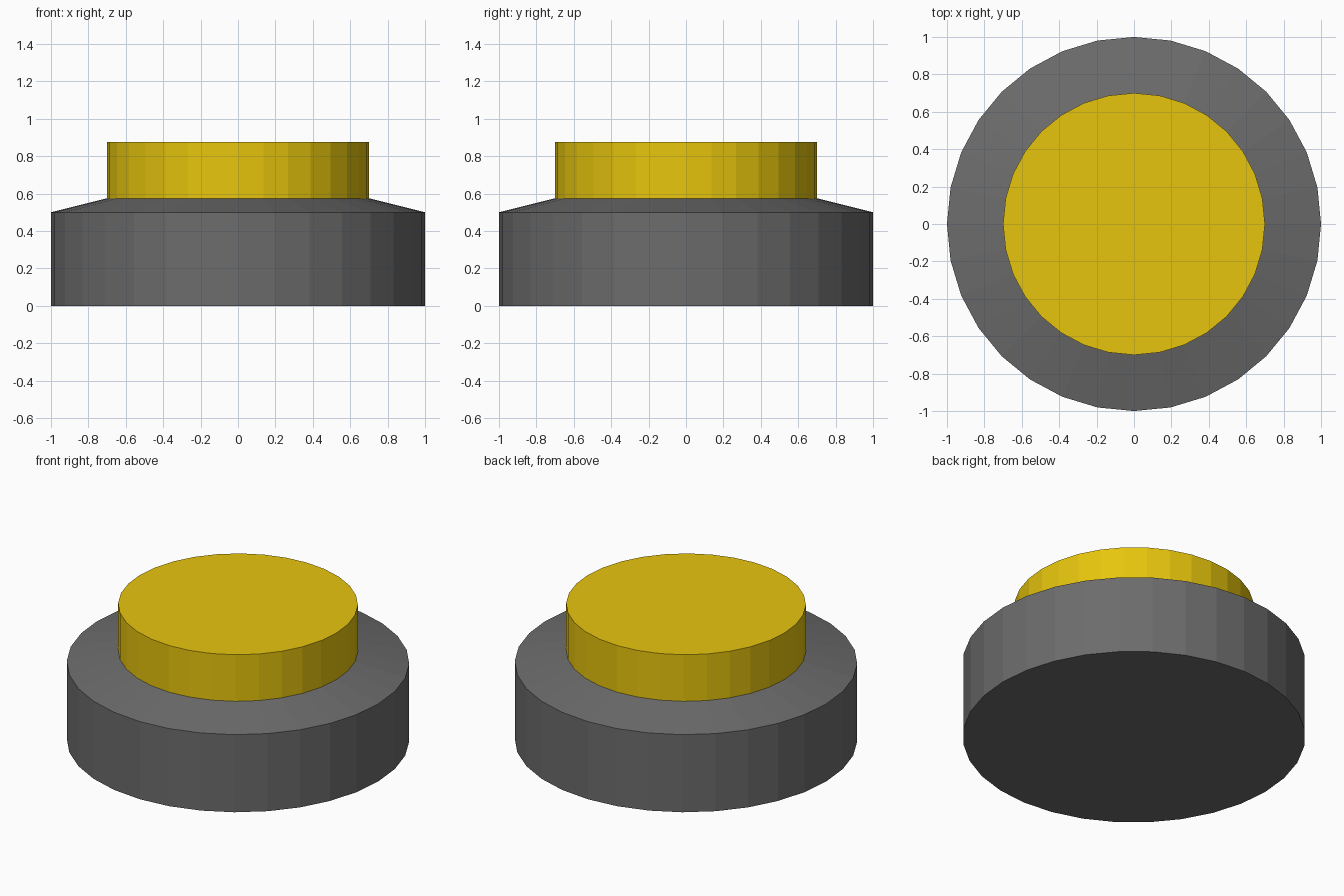
import bpy, bmesh
from math import cos, sin, tau

if "Cube" in bpy.data.objects:
    bpy.data.objects.remove(bpy.data.objects["Cube"])

SIDES = 32


def lathe(name, profile, color, cap_bottom=False, cap_top=False):
    """Revolve (radius, z) points around z, bottom to top, with flat faces."""
    bm = bmesh.new()
    rings = [[bm.verts.new((r * cos(tau * i / SIDES), r * sin(tau * i / SIDES), z))
              for i in range(SIDES)] for r, z in profile]
    for low, high in zip(rings, rings[1:]):
        for i in range(SIDES):
            j = (i + 1) % SIDES
            bm.faces.new((low[i], low[j], high[j], high[i]))
    if cap_bottom:
        bm.faces.new(rings[0][::-1])
    if cap_top:
        bm.faces.new(rings[-1])
    mesh = bpy.data.meshes.new(name)
    bm.to_mesh(mesh)
    bm.free()
    mat = bpy.data.materials.new(name + "_color")
    mat.diffuse_color = color
    mat.use_nodes = True
    mat.node_tree.nodes["Principled BSDF"].inputs["Base Color"].default_value = mat.diffuse_color
    mesh.materials.append(mat)
    obj = bpy.data.objects.new(name, mesh)
    bpy.context.collection.objects.link(obj)
    return obj


# Dark housing with a sloped shoulder; the button closes its top
lathe("housing", [(1, 0), (1, 0.5), (0.7, 0.575)], (0.15, 0.15, 0.15, 1), cap_bottom=True)

# Yellow push button rising from the shoulder's inner rim
lathe("button", [(0.7, 0.575), (0.7, 0.875)], (0.8, 0.56, 0.004, 1), cap_top=True)
